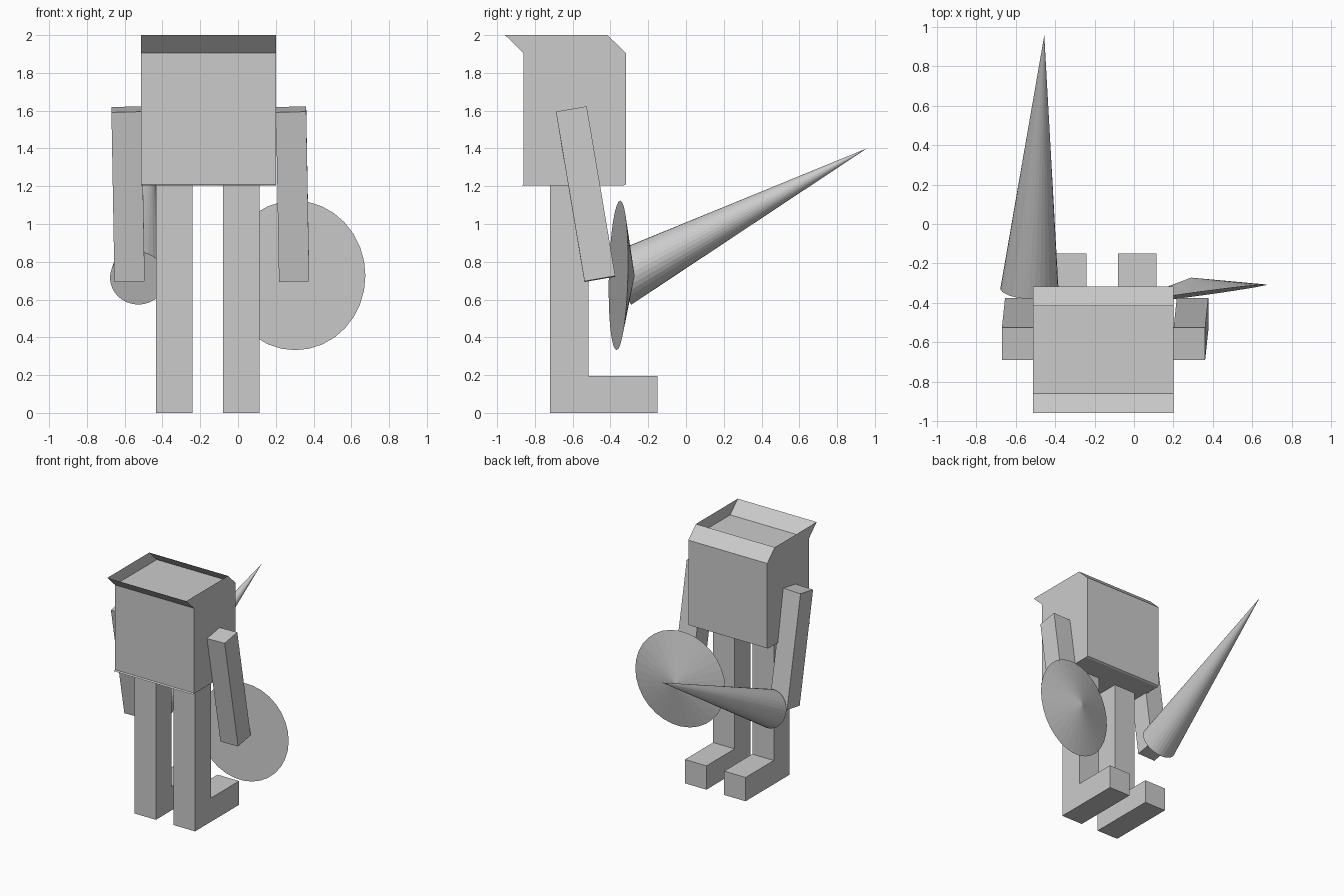
import bpy
import math
from mathutils import Vector

if "Cube" in bpy.data.objects:
    bpy.data.objects.remove(bpy.data.objects["Cube"])

# One plain grey for everything
grey = bpy.data.materials.new("plain grey")
grey.use_nodes = True
GREY = (0.6, 0.6, 0.6, 1)
grey.diffuse_color = GREY
grey.node_tree.nodes["Principled BSDF"].inputs["Base Color"].default_value = GREY


def build(name, verts, faces):
    mesh = bpy.data.meshes.new(name)
    mesh.from_pydata([tuple(v) for v in verts], [], faces)
    mesh.materials.append(grey)
    obj = bpy.data.objects.new(name, mesh)
    bpy.context.collection.objects.link(obj)
    return obj


def loft(name, rings, caps):
    """Join equal counter-clockwise rings; caps lists (ring index, faces up)."""
    n = len(rings[0])
    verts = [v for ring in rings for v in ring]
    faces = []
    for r in range(len(rings) - 1):
        for i in range(n):
            j = (i + 1) % n
            faces.append((r * n + i, r * n + j, r * n + n + j, r * n + n + i))
    for r, up in caps:
        cap = [r * n + i for i in range(n)]
        faces.append(cap if up else cap[::-1])
    return build(name, verts, faces)


def quad(center, across, depth):
    c, a, d = Vector(center), Vector(across) / 2, Vector(depth) / 2
    return [c - a - d, c + a - d, c + a + d, c - a + d]


def cone(name, center, normal, rx, rz, apex, sides=32):
    """Closed cone with an elliptical base and a freely placed tip."""
    c, n = Vector(center), Vector(normal).normalized()
    u = Vector((0, 0, 1)).cross(n).normalized()
    v = n.cross(u)
    verts = []
    for i in range(sides):
        a = math.tau * i / sides
        verts.append(c + u * rx * math.cos(a) + v * rz * math.sin(a))
    verts.append(Vector(apex))
    faces = [(i, (i + 1) % sides, sides) for i in range(sides)]
    faces.append(list(range(sides))[::-1])
    return build(name, verts, faces)


# Body: box with a swept, open rim on top and a tiny lip below
body_rings = [quad((-0.156, y, z), (0.715, 0, 0), (0, 0.542, 0))
              for y, z in ((-0.602, 1.203), (-0.589, 1.21),
                           (-0.589, 1.905), (-0.687, 2.0))]
loft("body", body_rings, [(0, False), (2, True)])

# Legs: L-shaped profile extruded sideways
leg_profile = [(-0.72, 0), (-0.15, 0), (-0.15, 0.195),
               (-0.515, 0.195), (-0.515, 1.205), (-0.72, 1.205)]
for side, x in (("right", -0.435), ("left", -0.08)):
    rings = [[Vector((px, y, z)) for y, z in leg_profile] for px in (x, x + 0.195)]
    loft(side + "_leg", rings, [(0, False), (1, True)])

# Arms: slim boxes swinging back
for side, x in (("right", -0.59), ("left", 0.281)):
    rings = [quad((x + dx, y, z), (0.16, 0, 0.004), (0, 0.163, 0.028))
             for dx, y, z in ((0.016, -0.456, 0.709), (0, -0.607, 1.607))]
    loft(side + "_arm", rings, [(0, False), (1, True)])

# Shield: shallow cone behind the left hand
cone("shield", (0.302, -0.358, 0.728), (-0.136, 1, -0.025), 0.376, 0.396,
     (0.29, -0.272, 0.726))

# Lance: long cone behind the right hand
cone("lance", (-0.53, -0.335, 0.713), (0.06, 1, 0.33), 0.148, 0.147,
     (-0.455, 0.957, 1.4))
